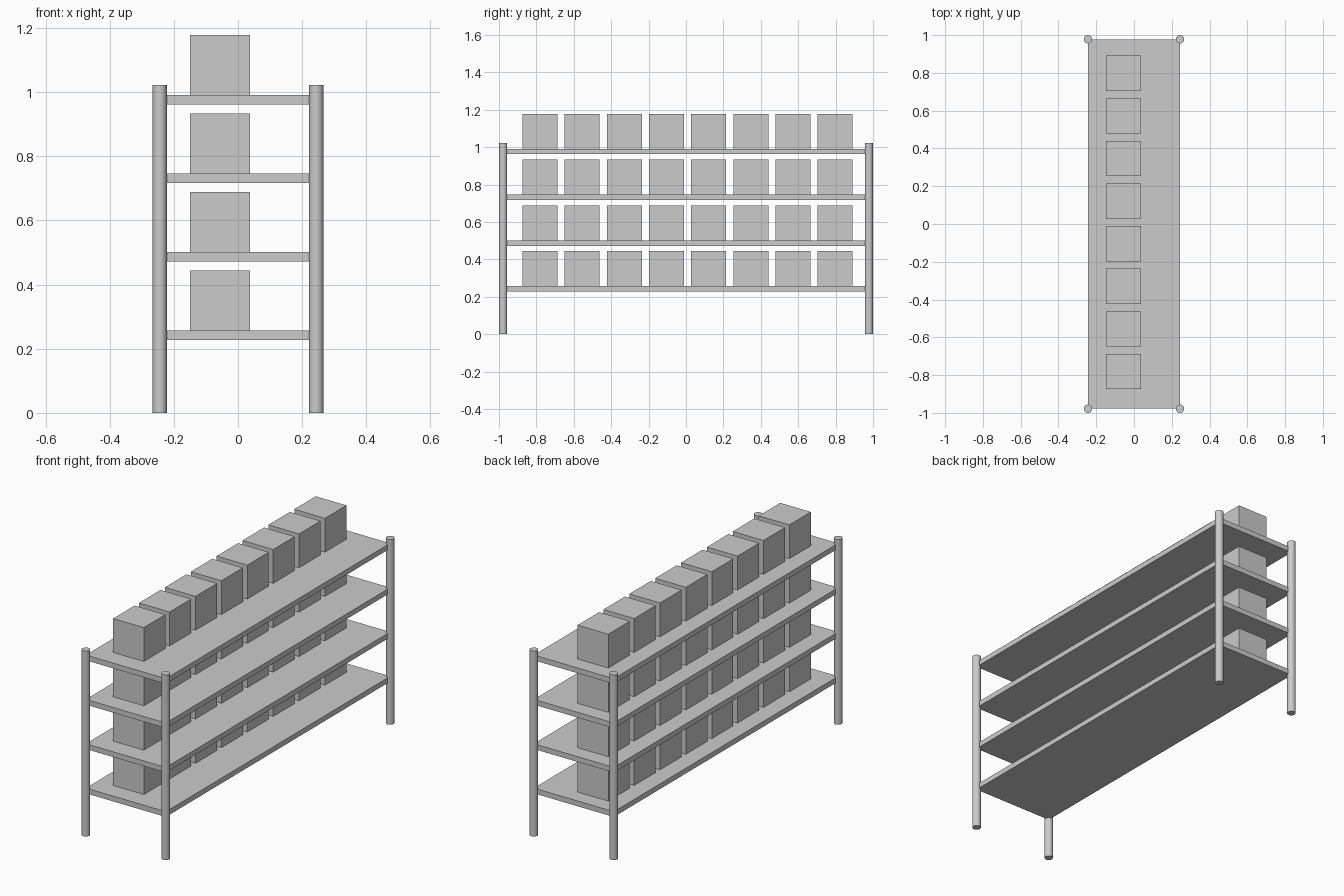
import bpy, math

if "Cube" in bpy.data.objects:
    bpy.data.objects.remove(bpy.data.objects["Cube"])

POST_X, POST_Y = 0.244, 0.978
POST_R, POST_H = 0.022, 1.022
SHELF_T = 0.029
SHELF_TOPS = [0.257 + 0.2447 * i for i in range(4)]
BOX = 0.187


def block(name, size, centre):
    bpy.ops.mesh.primitive_cube_add(size=1, location=centre)
    ob = bpy.context.object
    ob.name = name
    ob.scale = size
    bpy.ops.object.transform_apply(location=False, rotation=False, scale=True)
    return ob


# Four round corner posts
for sx, side in ((-1, "left"), (1, "right")):
    for sy, end in ((-1, "front"), (1, "back")):
        bpy.ops.mesh.primitive_cylinder_add(
            vertices=32, radius=POST_R, depth=POST_H,
            location=(sx * POST_X, sy * POST_Y, POST_H / 2))
        bpy.context.object.name = f"{end}_{side}_post"
        bpy.ops.object.shade_smooth_by_angle(angle=math.radians(30))

# Shelves with corners on the post axes, each carrying a row of boxes
for i, top in enumerate(SHELF_TOPS):
    block(f"shelf_{i + 1}", (2 * POST_X, 2 * POST_Y, SHELF_T),
          (0, 0, top - SHELF_T / 2))
    for j in range(8):
        block(f"box_{i + 1}_{j + 1}", (BOX, BOX, BOX),
              (-0.056, -0.781 + 0.2255 * j, top + BOX / 2))
